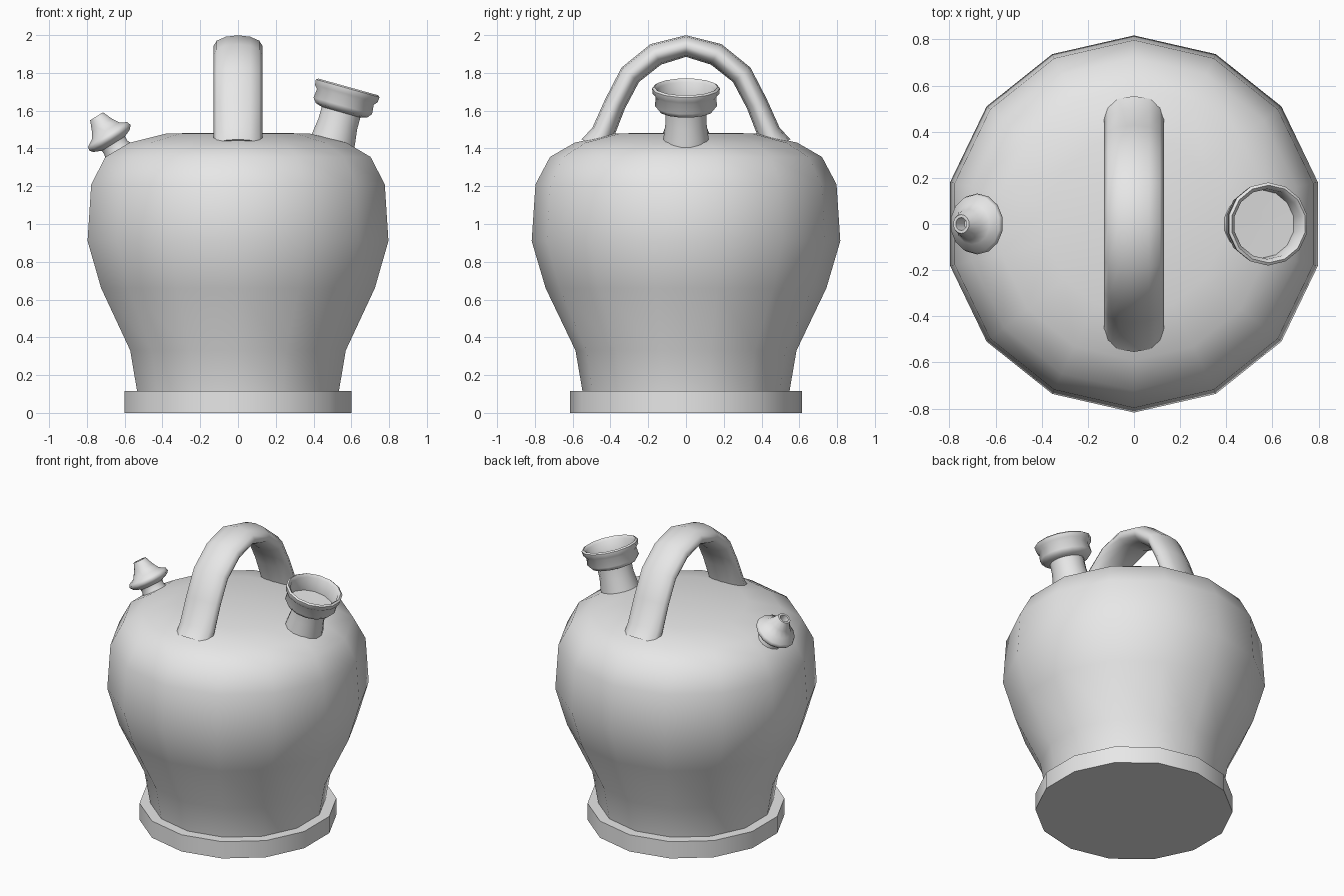
import bpy, bmesh, math
from mathutils import Vector

if "Cube" in bpy.data.objects:
    bpy.data.objects.remove(bpy.data.objects["Cube"])

clay = bpy.data.materials.new("grey_clay")
clay.diffuse_color = (0.8, 0.8, 0.8, 1)
clay.use_nodes = True
clay.node_tree.nodes["Principled BSDF"].inputs["Base Color"].default_value = clay.diffuse_color


def finish(name, rings, angle, loc=(0, 0, 0), tilt=0.0):
    """Skin a list of equal-sized rings, cap both ends, shade smooth by angle."""
    bm = bmesh.new()
    vs = [[bm.verts.new(p) for p in ring] for ring in rings]
    n = len(rings[0])
    for a, b in zip(vs, vs[1:]):
        for i in range(n):
            j = (i + 1) % n
            bm.faces.new((a[i], a[j], b[j], b[i]))
    bm.faces.new(vs[0])
    bm.faces.new(vs[-1])
    bmesh.ops.recalc_face_normals(bm, faces=bm.faces)
    me = bpy.data.meshes.new(name)
    bm.to_mesh(me)
    bm.free()
    me.materials.append(clay)
    ob = bpy.data.objects.new(name, me)
    bpy.context.collection.objects.link(ob)
    ob.location = loc
    ob.rotation_euler = (0, math.radians(tilt), 0)
    bpy.ops.object.select_all(action='DESELECT')
    ob.select_set(True)
    bpy.context.view_layer.objects.active = ob
    bpy.ops.object.shade_smooth_by_angle(angle=math.radians(angle))
    return ob


def lathe(name, profile, angle, loc=(0, 0, 0), tilt=0.0, sides=14):
    """Revolve (radius, height) points, first vertex on +y."""
    rings = [[(r * math.sin(2 * math.pi * i / sides),
               r * math.cos(2 * math.pi * i / sides), z)
              for i in range(sides)] for r, z in profile]
    return finish(name, rings, angle, loc, tilt)


# jug body with foot
lathe("body", [(0.615, 0), (0.615, 0.115), (0.548, 0.115), (0.585, 0.33),
               (0.743, 0.66), (0.817, 0.91), (0.797, 1.21), (0.72, 1.355),
               (0.59, 1.43), (0.385, 1.48), (0.02, 1.482)], 45)

# wide filling mouth, hollow bowl on a neck
lathe("filling_mouth", [(0.125, -0.36), (0.12, -0.28), (0.109, -0.2),
                        (0.109, -0.135), (0.145, -0.125), (0.165, -0.1),
                        (0.16, -0.05), (0.176, -0.034), (0.18, -0.004),
                        (0.168, 0.004), (0.152, -0.012), (0.148, -0.11),
                        (0.02, -0.112)], 60, (0.582, 0, 1.722), 15.6)

# narrow drinking spout with flange and pointed tip
lathe("drinking_spout", [(0.1, -0.2), (0.09, -0.11), (0.073, -0.07),
                         (0.075, -0.045), (0.118, -0.026), (0.132, -0.008),
                         (0.126, 0.012), (0.088, 0.034), (0.064, 0.072),
                         (0.041, 0.125), (0.028, 0.125), (0.024, 0.06)],
      60, (-0.683, 0, 1.464), -31.8)

# carrying handle: elliptical section swept along a mirrored arch
half = [(0.475, 1.41, 0.088), (0.44, 1.482, 0.062), (0.375, 1.637, 0.058),
        (0.295, 1.79, 0.06), (0.16, 1.898, 0.061)]
path = half + [(0, 1.942, 0.057)] + [(-y, z, t) for y, z, t in reversed(half)]
rings = []
for k, (y, z, t) in enumerate(path):
    p, q = path[max(k - 1, 0)], path[min(k + 1, len(path) - 1)]
    d = Vector((q[0] - p[0], q[1] - p[1])).normalized()
    ny, nz = d.y, -d.x
    ring = []
    for i in range(12):
        a = 2 * math.pi * i / 12
        s = t * math.sin(a)
        ring.append((0.13 * math.cos(a), y + ny * s, z + nz * s))
    rings.append(ring)
finish("handle", rings, 65)
